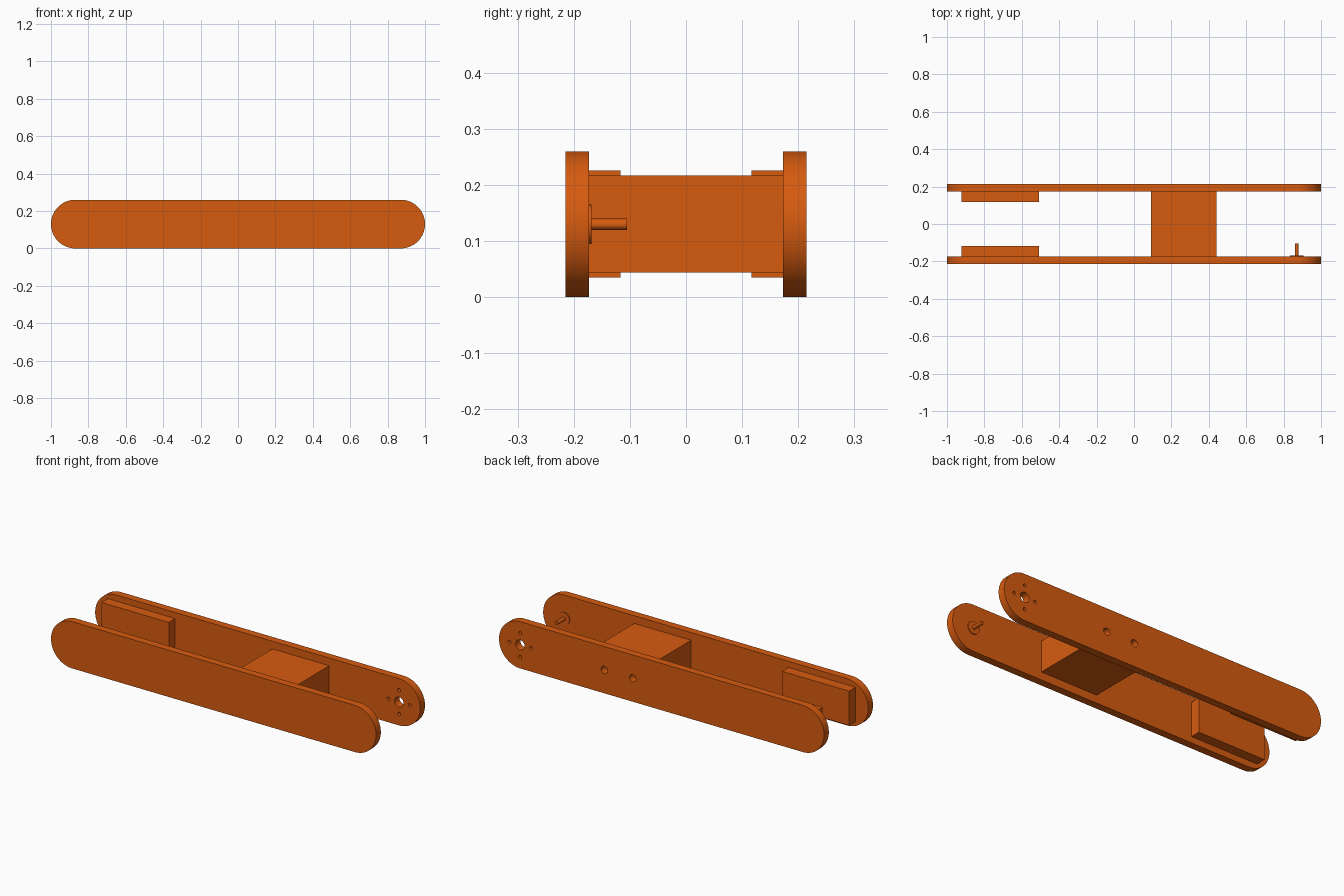
import bpy
import bmesh
from math import pi, cos, sin

if "Cube" in bpy.data.objects:
    bpy.data.objects.remove(bpy.data.objects["Cube"])

END_X, MID_Z, R = 0.87, 0.13, 0.13
PLATE_T, PLATE_Y = 0.042, 0.194
INNER_Y = PLATE_Y - PLATE_T / 2

orange = bpy.data.materials.new("orange_paint")
orange.diffuse_color = (0.68, 0.105, 0.005, 1)
orange.use_nodes = True
orange.node_tree.nodes["Principled BSDF"].inputs["Base Color"].default_value = orange.diffuse_color


def finish(obj, name, smooth=False):
    obj.name = name
    obj.data.name = name
    obj.data.materials.clear()
    obj.data.materials.append(orange)
    if smooth:
        bpy.ops.object.shade_smooth_by_angle()
    return obj


def arc(cx, cz, r, a0, a1, n, closed=False):
    steps = n if closed else n - 1
    return [(cx + r * cos(a0 + (a1 - a0) * i / steps),
             cz + r * sin(a0 + (a1 - a0) * i / steps)) for i in range(n)]


def plate(name, y, holes=()):
    # stadium outline plus circular hole loops, filled and extruded
    loops = [arc(END_X, MID_Z, R, -pi / 2, pi / 2, 33)
             + arc(-END_X, MID_Z, R, pi / 2, 3 * pi / 2, 33)]
    loops += [arc(hx, hz, hr, 0, 2 * pi, 32, True) for hx, hz, hr in holes]
    curve = bpy.data.curves.new(name, 'CURVE')
    curve.dimensions = '2D'
    curve.fill_mode = 'BOTH'
    curve.extrude = PLATE_T / 2
    for pts in loops:
        spline = curve.splines.new('POLY')
        spline.points.add(len(pts) - 1)
        for p, (px, pz) in zip(spline.points, pts):
            p.co = (px, pz, 0, 1)
        spline.use_cyclic_u = True
    obj = bpy.data.objects.new(name, curve)
    bpy.context.collection.objects.link(obj)
    obj.location.y = y
    obj.rotation_euler.x = pi / 2
    bpy.ops.object.select_all(action='DESELECT')
    obj.select_set(True)
    bpy.context.view_layer.objects.active = obj
    bpy.ops.object.convert(target='MESH')
    obj = bpy.context.object
    bm = bmesh.new()
    bm.from_mesh(obj.data)
    bmesh.ops.remove_doubles(bm, verts=bm.verts, dist=1e-5)
    bmesh.ops.recalc_face_normals(bm, faces=bm.faces)
    bm.to_mesh(obj.data)
    bm.free()
    return finish(obj, name, True)


def box(name, x0, x1, y0, y1, z0, z1):
    bpy.ops.mesh.primitive_cube_add(
        size=1, location=((x0 + x1) / 2, (y0 + y1) / 2, (z0 + z1) / 2))
    obj = bpy.context.object
    obj.scale = (x1 - x0, y1 - y0, z1 - z0)
    bpy.ops.object.transform_apply(location=False, rotation=False, scale=True)
    return finish(obj, name)


def rod(name, r, y0, y1):
    bpy.ops.mesh.primitive_cylinder_add(
        vertices=32, radius=r, depth=y1 - y0,
        location=(END_X, (y0 + y1) / 2, MID_Z), rotation=(pi / 2, 0, 0))
    return finish(bpy.context.object, name, True)


# side plates: plain front, drilled back
plate("front_plate", -PLATE_Y)
holes = [(END_X, MID_Z, 0.028), (0.178, MID_Z, 0.02), (0.352, MID_Z, 0.02)]
holes += [(END_X + 0.066 * cos(k * pi / 2), MID_Z + 0.066 * sin(k * pi / 2), 0.009)
          for k in range(4)]
plate("back_plate", PLATE_Y, holes)

# spacer block joining the plates
box("spacer_block", 0.09, 0.44, -INNER_Y, INNER_Y, 0.044, 0.217)

# thickening pads on the inner faces
box("front_pad", -0.922, -0.508, -INNER_Y, -0.117, 0.035, 0.226)
box("back_pad", -0.922, -0.508, 0.117, INNER_Y, 0.035, 0.226)

# pivot pin with its collar
rod("pivot_collar", 0.035, -INNER_Y, -0.168)
rod("pivot_pin", 0.01, -0.168, -0.105)
